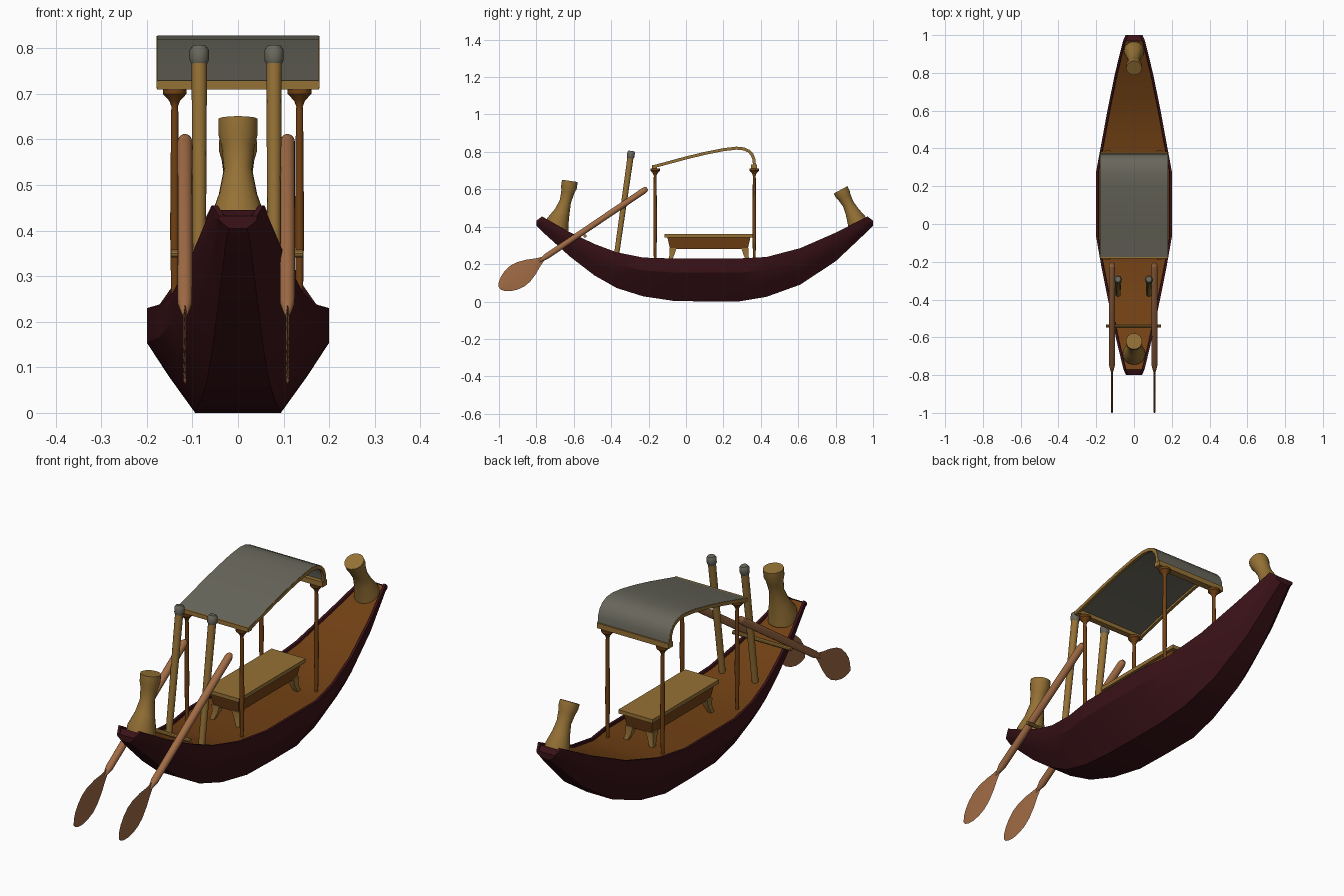
import bpy, bmesh, math
from mathutils import Vector

if "Cube" in bpy.data.objects:
    bpy.data.objects.remove(bpy.data.objects["Cube"])


def material(name, rgb):
    m = bpy.data.materials.new(name)
    m.diffuse_color = (*rgb, 1)
    m.use_nodes = True
    m.node_tree.nodes["Principled BSDF"].inputs["Base Color"].default_value = m.diffuse_color
    return m


HULL = material("dark red hull", (0.042, 0.006, 0.009))
BROWN = material("brown wood", (0.165, 0.052, 0.007))
GOLD = material("golden wood", (0.30, 0.165, 0.036))
OAR = material("oar wood", (0.36, 0.15, 0.06))
GREY = material("grey cloth", (0.14, 0.135, 0.105))


def finish(name, bm, mats, angle=35):
    bmesh.ops.recalc_face_normals(bm, faces=bm.faces[:])
    me = bpy.data.meshes.new(name)
    bm.to_mesh(me)
    bm.free()
    for m in mats:
        me.materials.append(m)
    ob = bpy.data.objects.new(name, me)
    bpy.context.collection.objects.link(ob)
    bpy.ops.object.select_all(action='DESELECT')
    ob.select_set(True)
    bpy.context.view_layer.objects.active = ob
    bpy.ops.object.shade_smooth_by_angle(angle=math.radians(angle))
    return ob


def loft(name, rings, mats, rule=None, angle=35):
    """Skin closed rings of points and cap both ends."""
    bm = bmesh.new()
    vs = [[bm.verts.new(p) for p in r] for r in rings]
    n = len(rings[0])
    for i in range(len(vs) - 1):
        for j in range(n):
            k = (j + 1) % n
            f = bm.faces.new((vs[i][j], vs[i][k], vs[i + 1][k], vs[i + 1][j]))
            if rule:
                f.material_index = rule(i, j)
    bm.faces.new(vs[0])
    bm.faces.new(vs[-1])
    return finish(name, bm, mats, angle)


def tube(name, pts, radii, mat, sides=14):
    """Round bar along a path, one radius per point."""
    pts = [Vector(p) for p in pts]
    rings = []
    for i, p in enumerate(pts):
        t = (pts[min(i + 1, len(pts) - 1)] - pts[max(i - 1, 0)]).normalized()
        u = Vector((0, 1, 0)) if abs(t.x) > 0.9 else Vector((1, 0, 0))
        v = t.cross(u).normalized()
        rings.append([p + radii[i] * (u * math.cos(a) + v * math.sin(a))
                      for a in (2 * math.pi * k / sides for k in range(sides))])
    return loft(name, rings, [mat])


def box(name, x, y, z, mat):
    return loft(name, [[(x[0], b, c), (x[1], b, c), (x[1], b, d), (x[0], b, d)]
                       for b, c, d in ((y[0], *z), (y[1], *z))], [mat])


# Hull: (y, half width, sheer height, keel height)
stations = [(-.80, .042, .432, .405), (-.77, .056, .455, .375), (-.62, .092, .37, .24),
            (-.49, .119, .308, .14), (-.37, .144, .263, .072), (-.23, .172, .235, .028),
            (-.07, .2, .23, .004), (.10, .2, .23, 0), (.28, .2, .23, 0), (.43, .172, .238, .025),
            (.61, .139, .285, .09), (.80, .1, .368, .215), (.97, .058, .455, .375),
            (1.0, .045, .432, .405)]
rings = []
for i, (y, w, zs, zb) in enumerate(stations):
    h = zs - zb
    dip = 0 if i in (0, len(stations) - 1) else 0.01
    half = [(.47 * w, zb), (.76 * w, zb + .35 * h), (w, zb + .67 * h),
            (w, zs), (w - .012, zs), (w - .014, zs - dip)]
    rings.append([(x, y, z) for x, z in half] + [(-x, y, z) for x, z in reversed(half)])
loft("hull", rings, [HULL, BROWN],
     lambda i, j: 1 if j == 5 and 0 < i < len(stations) - 2 else 0, 30)

# Flared end posts
tube("front_finial", [(0, -.69, .385), (0, -.685, .43), (0, -.662, .48), (0, -.645, .535),
                      (0, -.632, .585), (0, -.626, .61), (0, -.621, .645)],
     [.062, .06, .042, .031, .036, .043, .043], GOLD, 18)
tube("rear_finial", [(0, .922, .40), (0, .912, .435), (0, .888, .48), (0, .868, .52),
                     (0, .848, .556), (0, .838, .575), (0, .826, .597)],
     [.055, .052, .038, .031, .036, .042, .042], GOLD, 18)

# Canopy posts with flared capitals
zs = [.215, .4, .64, .66, .672, .685, .70, .71]
rs = [.007, .010, .008, .008, .007, .012, .026, .026]
for s in (-1, 1):
    for y, n in ((-.165, "front"), (.365, "rear")):
        tube(f"{n}_canopy_post", [(s * .137 - .002, y, z) for z in zs], rs, BROWN, 12)

# Canopy beams
box("front_canopy_beam", (-.178, .178), (-.182, -.155), (.71, .729), GOLD)
box("rear_canopy_beam", (-.178, .178), (.348, .38), (.71, .733), GOLD)

# Canopy sheet and its edge strips
arc = [(-.182, .727), (-.1, .749), (0, .776), (.1, .8), (.2, .82), (.27, .828), (.31, .824),
       (.34, .811), (.36, .79), (.371, .762), (.374, .728)]


def ribbon(name, x0, x1, top, bottom, mat):
    r = []
    for i in range(len(arc)):
        a, b = Vector(arc[max(i - 1, 0)]), Vector(arc[min(i + 1, len(arc) - 1)])
        t = (b - a).normalized()
        nrm, p = Vector((-t.y, t.x)), Vector(arc[i])
        hi, lo = p + nrm * top, p + nrm * bottom
        r.append([(x0, *hi), (x1, *hi), (x1, *lo), (x0, *lo)])
    loft(name, r, [mat])


ribbon("canopy_sheet", -.177, .177, 0, -.006, GREY)
for s in (-1, 1):
    ribbon("canopy_edge", s * .166, s * .179, -.001, -.016, GOLD)

# Bench: seat, body and splayed legs
box("bench_seat", (-.085, .085), (-.115, .36), (.343, .36), GOLD)
loft("bench_body", [[(-w, a, z), (w, a, z), (w, b, z), (-w, b, z)]
                    for w, a, b, z in ((.062, -.085, .33, .28), (.072, -.1, .345, .345))], [BROWN])
for s in (-1, 1):
    for y, d in ((-.065, -1), (.31, 1)):
        loft("bench_leg", [[(s * .055 + e * s + i * r, y + d * (e + .01) + j * r, z)
                            for i, j in ((-1, -1), (1, -1), (1, 1), (-1, 1))]
                           for e, r, z in ((.012, .009, .215), (0, .013, .25), (-.005, .019, .285))],
             [GOLD])

# Leaning steering poles with grey caps, and the crossbar
for s in (-1, 1):
    x = s * .082 - .003
    a, b = Vector((x, -.372, .245)), Vector((x, -.292, .805))
    tube("steering_pole", [a, a.lerp(b, .95)], [.014, .017], GOLD)
    tube("pole_cap", [a.lerp(b, t) for t in (.93, .945, .985, 1)], [.017, .021, .021, .015], GREY)
tube("crossbar", [(-.147, -.54, .35), (.143, -.54, .35)], [.009, .009], GOLD, 10)

# Steering oars: round shaft and thin leaf blade
d = Vector((0, -.829, -.56)).normalized()
side = Vector((0, -d.z, d.y))
for s in (-1, 1):
    a, b = Vector((s * .1125 - .004, -.207, .605)), Vector((s * .1125 - .004, -.77, .225))
    tube("oar_shaft", [a.lerp(b, t) for t in (0, .012, .03, .96, 1, 1.03)],
         [.008, .014, .017, .016, .01, .005], OAR)
    r = []
    for t, w in ((-.01, .01), (.03, .026), (.07, .046), (.12, .063), (.16, .067), (.2, .06),
                 (.235, .046), (.26, .028), (.274, .01)):
        c, e = b + d * t, Vector((.004, 0, 0))
        r.append([c + side * w, c + e, c - side * w, c - e])
    loft("oar_blade", r, [OAR])
